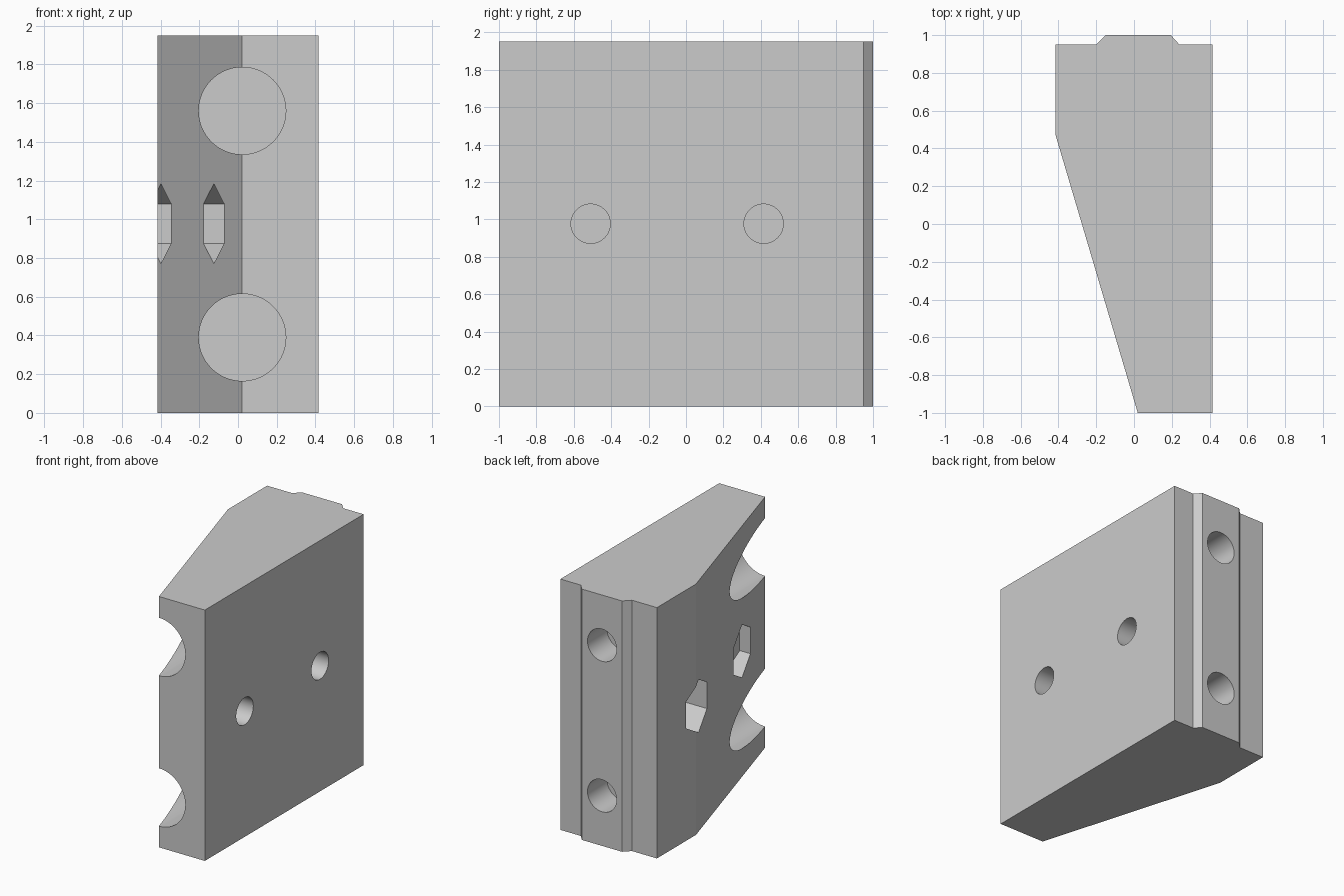
import bpy, bmesh
from math import pi
from mathutils import Matrix, Vector

if "Cube" in bpy.data.objects:
    bpy.data.objects.remove(bpy.data.objects["Cube"])

HEIGHT = 1.95

grey = bpy.data.materials.new("plain grey")
grey.use_nodes = True
grey.diffuse_color = (0.6, 0.6, 0.6, 1)
grey.node_tree.nodes["Principled BSDF"].inputs["Base Color"].default_value = grey.diffuse_color


def add_object(name, bm):
    mesh = bpy.data.meshes.new(name)
    bmesh.ops.recalc_face_normals(bm, faces=bm.faces)
    bm.to_mesh(mesh)
    bm.free()
    mesh.materials.append(grey)
    obj = bpy.data.objects.new(name, mesh)
    bpy.context.collection.objects.link(obj)
    return obj


def cutter(name, start, end, radius, sides=64):
    """Prism from start to end, along x or y, with a corner pointing up."""
    start, end = Vector(start), Vector(end)
    axis = end - start
    turn = Matrix.Rotation(pi / 2, 4, 'Y') if abs(axis.x) > abs(axis.y) else Matrix.Rotation(pi / 2, 4, 'X')
    spin = Matrix.Rotation(pi / 2, 4, 'Z')
    bm = bmesh.new()
    bmesh.ops.create_cone(bm, cap_ends=True, segments=sides, radius1=radius, radius2=radius,
                          depth=axis.length,
                          matrix=Matrix.Translation((start + end) / 2) @ turn @ spin)
    obj = add_object(name, bm)
    obj.hide_render = True
    return obj


# Wedge block with a chamfered rail along its back
profile = [(-0.415, 0.95), (-0.2, 0.95), (-0.15, 1), (0.195, 1), (0.24, 0.95),
           (0.415, 0.95), (0.415, -1), (0.02, -1), (-0.415, 0.47)]
bm = bmesh.new()
base = bm.faces.new([bm.verts.new((x, y, 0)) for x, y in profile])
top = bmesh.ops.extrude_face_region(bm, geom=[base])["geom"]
bmesh.ops.translate(bm, vec=(0, 0, HEIGHT), verts=[v for v in top if isinstance(v, bmesh.types.BMVert)])
block = add_object("mounting_block", bm)

cutters = []
# Counterbores from the front and bolt holes from the back, thin web between
for z in (0.39, 1.56):
    cutters.append(cutter("counterbore", (0.022, -1.2, z), (0.022, 0.74, z), 0.225))
    cutters.append(cutter("back_bolt_hole", (0.022, 0.76, z), (0.022, 1.2, z), 0.125))

# Nut pockets in the sloped side and bolt holes in the flat side
for y in (-0.51, 0.415):
    cutters.append(cutter("nut_pocket", (-0.7, y, 0.977), (0.02, y, 0.977), 0.206, 6))
    cutters.append(cutter("side_bolt_hole", (0.035, y, 0.977), (0.7, y, 0.977), 0.105))

# Cut everything, then remove the cutters
bpy.ops.object.select_all(action='DESELECT')
bpy.context.view_layer.objects.active = block
block.select_set(True)
for tool in cutters:
    mod = block.modifiers.new("cut", 'BOOLEAN')
    mod.operation = 'DIFFERENCE'
    mod.solver = 'EXACT'
    mod.object = tool
    bpy.ops.object.modifier_apply(modifier=mod.name)
for tool in cutters:
    bpy.data.objects.remove(tool)

bpy.ops.object.shade_smooth_by_angle(angle=pi / 12)
